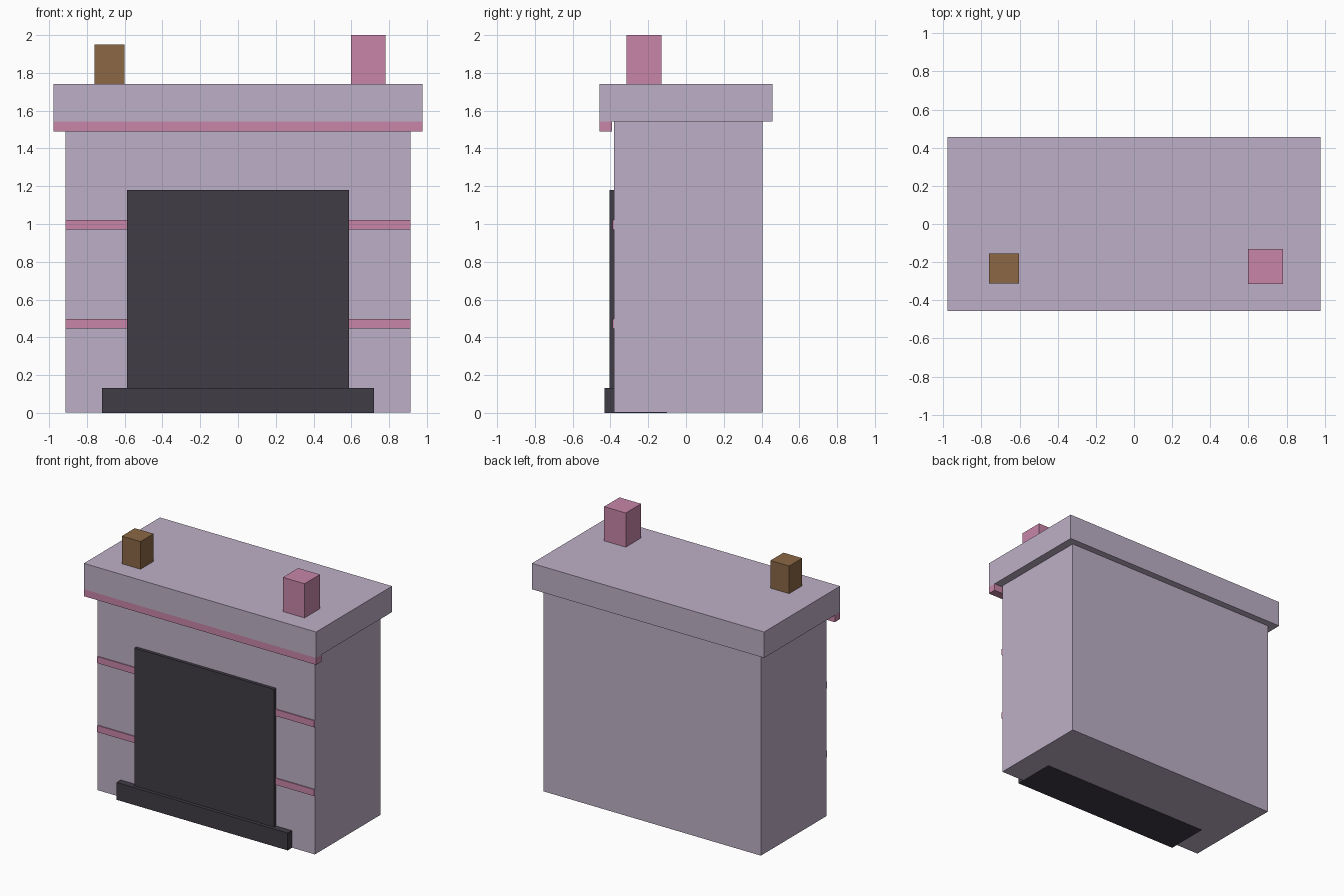
import bpy
import bmesh

if "Cube" in bpy.data.objects:
    bpy.data.objects.remove(bpy.data.objects["Cube"])


def material(name, rgb):
    m = bpy.data.materials.new(name)
    m.diffuse_color = (*rgb, 1.0)
    m.use_nodes = True
    m.node_tree.nodes["Principled BSDF"].inputs["Base Color"].default_value = m.diffuse_color
    return m


LILAC = material("lilac_plaster", (0.515, 0.436, 0.571))
PINK = material("rose_pink", (0.578, 0.240, 0.397))
DARK = material("charcoal", (0.053, 0.045, 0.060))
BROWN = material("brown_wood", (0.262, 0.138, 0.061))


def box(name, x, y, z, mat):
    """Box spanning the given (min, max) ranges."""
    bm = bmesh.new()
    bmesh.ops.create_cube(bm, size=1.0)
    for v in bm.verts:
        v.co = [lo + (c + 0.5) * (hi - lo) for c, (lo, hi) in zip(v.co, (x, y, z))]
    mesh = bpy.data.meshes.new(name)
    bm.to_mesh(mesh)
    bm.free()
    mesh.materials.append(mat)
    ob = bpy.data.objects.new(name, mesh)
    bpy.context.collection.objects.link(ob)
    return ob


# Chimney breast and mantel shelf
box("chimney_breast", (-0.914, 0.914), (-0.381, 0.405), (0.002, 1.56), LILAC)
box("mantel_shelf", (-0.977, 0.977), (-0.457, 0.457), (1.543, 1.74), LILAC)

# Trim hanging under the front edge of the shelf
box("mantel_trim", (-0.977, 0.977), (-0.457, -0.393), (1.49, 1.543), PINK)

# Firebox panel and the hearth slab, which runs back under the breast
box("firebox", (-0.588, 0.588), (-0.405, -0.30), (0.10, 1.18), DARK)
box("hearth", (-0.72, 0.72), (-0.431, -0.10), (0.0, 0.132), DARK)

# Thin bands on the pillars either side of the firebox
for level, z in (("lower", 0.448), ("upper", 0.972)):
    for side, x in (("left", (-0.914, -0.588)), ("right", (0.588, 0.914))):
        box(f"{level}_{side}_band", x, (-0.389, -0.381), (z, z + 0.05), PINK)

# Ornaments on the shelf
box("wooden_ornament", (-0.76, -0.602), (-0.312, -0.155), (1.74, 1.95), BROWN)
box("pink_ornament", (0.598, 0.78), (-0.314, -0.13), (1.74, 2.0), PINK)
